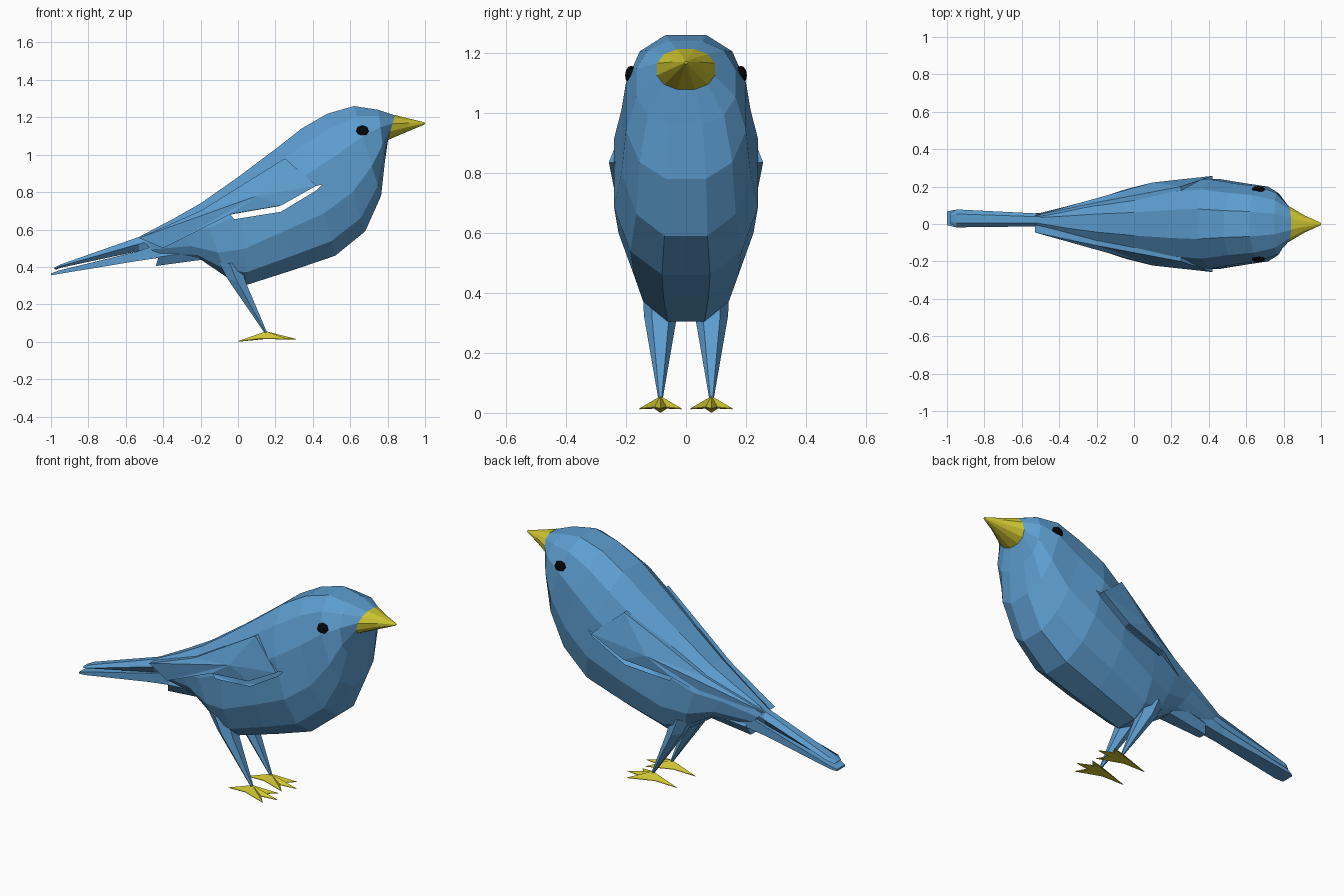
import bpy, bmesh, math
from mathutils import Vector

if "Cube" in bpy.data.objects:
    bpy.data.objects.remove(bpy.data.objects["Cube"])


def material(name, rgb):
    m = bpy.data.materials.new(name)
    m.diffuse_color = (*rgb, 1)
    m.use_nodes = True
    m.node_tree.nodes["Principled BSDF"].inputs["Base Color"].default_value = m.diffuse_color
    return m


BLUE = material("feather blue", (0.11, 0.34, 0.63))
YELLOW = material("beak yellow", (0.62, 0.56, 0.03))
BLACK = material("eye black", (0.002, 0.002, 0.002))


def make(name, verts, faces, mat):
    bm = bmesh.new()
    vs = [bm.verts.new(v) for v in verts]
    for f in faces:
        bm.faces.new([vs[i] for i in f])
    bmesh.ops.recalc_face_normals(bm, faces=bm.faces)
    me = bpy.data.meshes.new(name)
    bm.to_mesh(me)
    bm.free()
    me.materials.append(mat)
    ob = bpy.data.objects.new(name, me)
    bpy.context.collection.objects.link(ob)
    return ob


def loft(name, rings, n, mat, power=2.0):
    """Rings: (top x, top z, bottom x, bottom z, half width, centre y)."""
    def bend(v):
        return math.copysign(abs(v) ** (2 / power), v)
    angles = [2 * math.pi * (i + 0.5) / n for i in range(n)]
    cs = [bend(math.cos(a)) for a in angles]
    sn = [bend(math.sin(a)) for a in angles]
    cmax, smax = max(cs), max(sn)
    verts, faces = [], []
    for tx, tz, bx, bz, w, yc in rings:
        for c, s in zip(cs, sn):
            k = c / cmax / 2
            verts.append(((tx + bx) / 2 + k * (tx - bx), yc + w * s / smax,
                          (tz + bz) / 2 + k * (tz - bz)))
    for r in range(len(rings) - 1):
        for i in range(n):
            j = (i + 1) % n
            faces.append((r * n + i, r * n + j, (r + 1) * n + j, (r + 1) * n + i))
    last = (len(rings) - 1) * n
    faces += [tuple(range(n)), tuple(range(last, last + n))]
    return make(name, verts, faces, mat)


def fan_solid(name, outline, front, back, offset, mat):
    """Closed plate: outline and its offset copy, each fanned to a centre point."""
    n = len(outline)
    off = Vector(offset)
    verts = [Vector(p) for p in outline] + [Vector(p) + off for p in outline]
    verts += [Vector(front), Vector(back)]
    faces = []
    for i in range(n):
        j = (i + 1) % n
        faces += [(i, j, 2 * n), (n + j, n + i, 2 * n + 1), (i, j, n + j, n + i)]
    return make(name, verts, faces, mat)


# Body with head, from beak base to rump
body = loft("body", [
    (0.84, 1.21, 0.80, 1.08, 0.095, 0),
    (0.75, 1.24, 0.785, 0.96, 0.165, 0),
    (0.62, 1.26, 0.765, 0.78, 0.20, 0),
    (0.48, 1.22, 0.68, 0.59, 0.215, 0),
    (0.34, 1.14, 0.52, 0.46, 0.24, 0),
    (0.20, 1.03, 0.30, 0.385, 0.225, 0),
    (0.00, 0.88, 0.05, 0.305, 0.185, 0),
    (-0.20, 0.74, -0.06, 0.345, 0.145, 0.005),
    (-0.35, 0.655, -0.20, 0.44, 0.10, 0.01),
    (-0.53, 0.56, -0.43, 0.46, 0.04, 0.02)], 12, BLUE, 2.4)

# Narrow slit under each wing, cut right through the hollow body
slit = [(-0.04, 0.68), (0.22, 0.725), (0.41, 0.83), (0.45, 0.84),
        (0.42, 0.81), (0.23, 0.695), (-0.02, 0.655)]
m = len(slit)
cutter = make("slit_cutter", [(x, y, z) for y in (-0.5, 0.5) for x, z in slit],
              [tuple(range(m)), tuple(range(m, 2 * m))] +
              [(i, (i + 1) % m, m + (i + 1) % m, m + i) for i in range(m)], BLUE)
cutter.hide_render = True
mod = body.modifiers.new("slit", 'BOOLEAN')
mod.object = cutter
mod.operation = 'DIFFERENCE'
mod.solver = 'EXACT'
bpy.context.view_layer.objects.active = body
bpy.ops.object.modifier_apply(modifier="slit")
bpy.data.objects.remove(cutter)
bm = bmesh.new()
bm.from_mesh(body.data)
walls = [f for f in bm.faces if abs(f.normal.y) < 0.02 and
         all(-0.06 < v.co.x < 0.47 and 0.64 < v.co.z < 0.85 for v in f.verts)]
bmesh.ops.delete(bm, geom=walls, context='FACES')
bm.to_mesh(body.data)
bm.free()

# Beak
loft("beak", [
    (0.84, 1.212, 0.80, 1.078, 0.097, 0),
    (0.915, 1.193, 0.91, 1.125, 0.045, 0),
    (1.0, 1.172, 0.998, 1.162, 0.006, 0)], 12, YELLOW, 2.2)

# Tail in two feather layers, and the feathers below it
loft("tail_upper", [
    (-0.45, 0.60, -0.42, 0.50, 0.035, 0.02),
    (-0.53, 0.56, -0.53, 0.485, 0.035, 0.022),
    (-0.95, 0.413, -0.95, 0.395, 0.048, 0.03),
    (-0.985, 0.395, -0.975, 0.385, 0.03, 0.03)], 6, BLUE)
loft("tail_lower", [
    (-0.40, 0.53, -0.38, 0.455, 0.04, 0.02),
    (-0.55, 0.48, -0.55, 0.43, 0.035, 0.022),
    (-0.96, 0.38, -0.96, 0.362, 0.046, 0.03),
    (-1.0, 0.365, -1.0, 0.355, 0.036, 0.03)], 4, BLUE)
loft("under_tail_feathers", [
    (-0.20, 0.54, -0.18, 0.44, 0.08, 0.01),
    (-0.41, 0.50, -0.44, 0.405, 0.045, 0.02)], 6, BLUE)

for side, s in (("right", -1), ("left", 1)):
    # Folded wing
    wing = [(0.25, 0.20, 0.98), (0.42, 0.257, 0.835), (0.23, 0.236, 0.728),
            (-0.04, 0.187, 0.682), (-0.40, 0.07, 0.50), (-0.53, 0.045, 0.555),
            (-0.20, 0.115, 0.70)]
    fan_solid(side + "_wing", [(x, s * y, z) for x, y, z in wing],
              (0.1, s * 0.222, 0.78), (0.1, s * 0.17, 0.78),
              (0, -s * 0.04, 0), BLUE)
    # Leg
    loft(side + "_leg", [
        (-0.10, 0.42, 0.01, 0.42, 0.055, s * 0.09),
        (-0.055, 0.335, 0.045, 0.31, 0.055, s * 0.085),
        (0.14, 0.05, 0.155, 0.05, 0.008, s * 0.085)], 6, BLUE)
    # Foot with three front toes and one back toe
    toes = [(0.0, 0, 0.003), (0.12, 0.022, 0.018), (0.265, 0.07, 0.015),
            (0.22, 0.02, 0.02), (0.31, 0, 0.015), (0.22, -0.02, 0.02),
            (0.265, -0.07, 0.015), (0.12, -0.022, 0.018)]
    fan_solid(side + "_foot", [(x, s * 0.085 + y, z) for x, y, z in toes],
              (0.15, s * 0.085, 0.056), (0.15, s * 0.085, 0.015),
              (0, 0, -0.003), YELLOW)
    # Eye
    bpy.ops.mesh.primitive_uv_sphere_add(
        segments=8, ring_count=6, radius=1, location=(0.665, s * 0.183, 1.125),
        rotation=(math.pi / 2, 0, 0))
    eye = bpy.context.object
    eye.name = side + "_eye"
    eye.scale = (0.035, 0.032, 0.02)
    eye.data.materials.append(BLACK)
